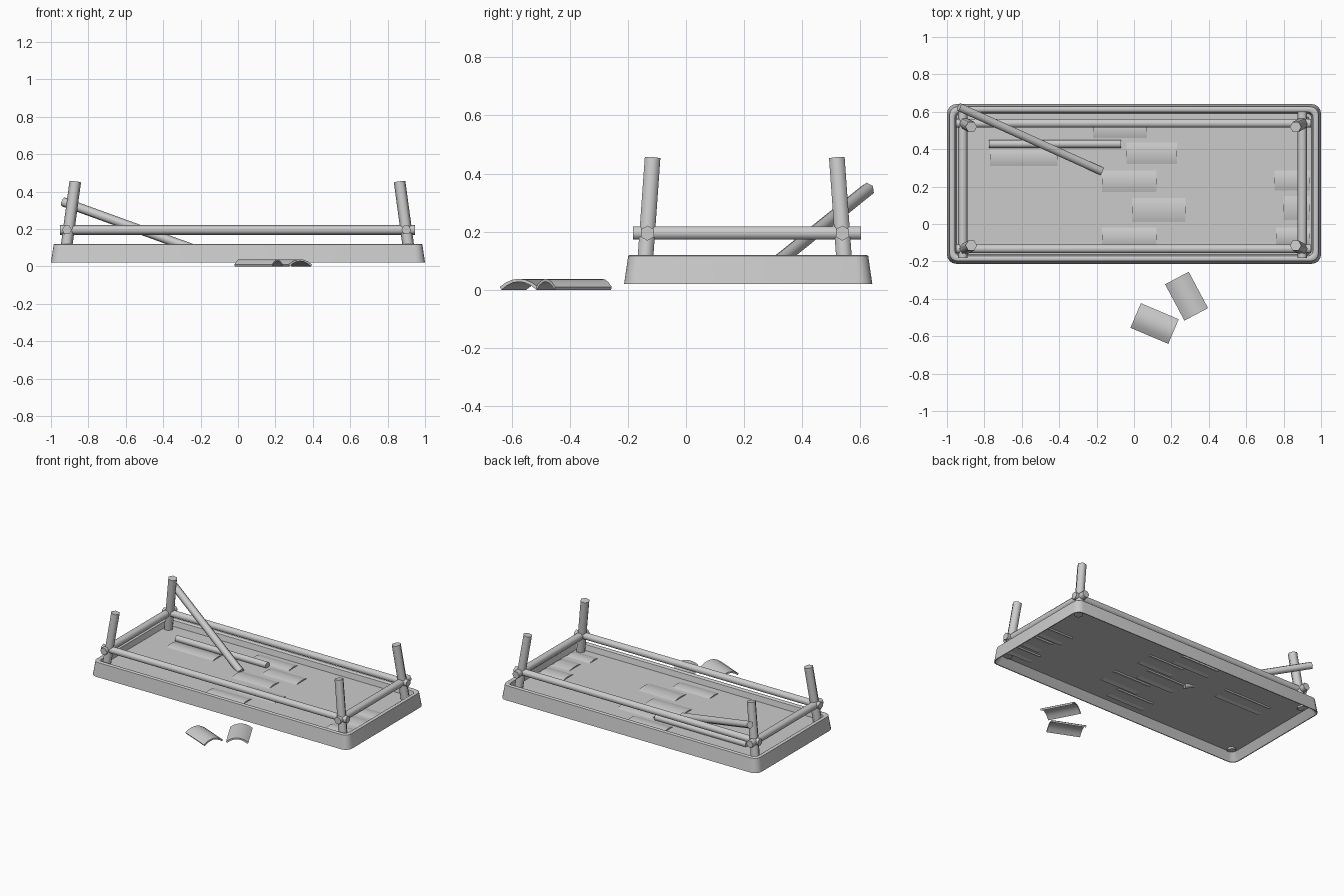
import bpy, bmesh, math
from mathutils import Vector, Matrix

if "Cube" in bpy.data.objects:
    bpy.data.objects.remove(bpy.data.objects["Cube"])

CY = 0.214  # middle of the tray in y


def finish(name, bm, angle=40):
    bmesh.ops.recalc_face_normals(bm, faces=bm.faces)
    mesh = bpy.data.meshes.new(name)
    bm.to_mesh(mesh)
    bm.free()
    ob = bpy.data.objects.new(name, mesh)
    bpy.context.collection.objects.link(ob)
    bpy.ops.object.select_all(action='DESELECT')
    ob.select_set(True)
    bpy.context.view_layer.objects.active = ob
    bpy.ops.object.shade_smooth_by_angle(angle=math.radians(angle))
    return ob


def rounded_rect(bm, inset, z, radius=0.05, steps=4):
    hx, hy, r = 1 - inset, 0.427 - inset, radius
    ring = []
    for k, (sx, sy) in enumerate([(1, 1), (-1, 1), (-1, -1), (1, -1)]):
        for i in range(steps + 1):
            a = math.pi / 2 * (k + i / steps)
            ring.append(bm.verts.new((sx * (hx - r) + r * math.cos(a),
                                      CY + sy * (hy - r) + r * math.sin(a), z)))
    return ring


def pole(name, a, b, r, corner=(0, 0, 1), sides=6):
    """Six-sided pole from a to b, with one corner turned towards 'corner'."""
    a, b = Vector(a), Vector(b)
    z = (b - a).normalized()
    c = Vector(corner)
    y = (c - z * c.dot(z)).normalized()
    x = y.cross(z)
    bm = bmesh.new()
    rings = []
    for p in (a, b):
        rings.append([bm.verts.new(p + r * (x * math.sin(t) + y * math.cos(t)))
                      for t in (2 * math.pi * i / sides for i in range(sides))])
    for i in range(sides):
        n = (i + 1) % sides
        bm.faces.new((rings[0][i], rings[0][n], rings[1][n], rings[1][i]))
    for ring in rings:
        bm.faces.new(ring)
    return finish(name, bm, 65)


def tile(name, cx, cy, z, length, width, rise, thick, angle=0, steps=6):
    """Arched plate: the crown runs along its length."""
    bm = bmesh.new()
    outline = []
    for i in range(steps + 1):
        u = i / steps * 2 - 1
        outline.append((u * width / 2, rise * (1 - u * u) + thick))
    for i in range(steps, -1, -1):
        u = i / steps * 2 - 1
        outline.append((u * (width / 2 - 0.006), rise * (1 - u * u)))
    ends = [[bm.verts.new((x, y, h)) for y, h in outline] for x in (-length / 2, length / 2)]
    m = len(outline)
    for i in range(m):
        n = (i + 1) % m
        bm.faces.new((ends[0][i], ends[0][n], ends[1][n], ends[1][i]))
    for ring in ends:
        bm.faces.new(ring)
    bm.transform(Matrix.Translation((cx, cy, z)) @ Matrix.Rotation(math.radians(angle), 4, 'Z'))
    return finish(name, bm)


# Tray: flared rim around a thin raised floor
bm = bmesh.new()
profile = [(0.040, 0.070), (0.006, 0.02), (0.0, 0.02), (0.014, 0.116),
           (0.019, 0.12), (0.034, 0.12), (0.042, 0.114), (0.050, 0.076)]
rings = [rounded_rect(bm, i, z, 0.05 - i * 0.5) for i, z in profile]
for lo, hi in zip(rings, rings[1:]):
    for j in range(len(lo)):
        n = (j + 1) % len(lo)
        bm.faces.new((lo[j], lo[n], hi[n], hi[j]))
bm.faces.new(rings[0])
bm.faces.new(rings[-1])
finish("tray", bm)

# Four leaning posts
for sx, side in ((-1, "left"), (1, "right")):
    for sy, end in ((-1, "front"), (1, "back")):
        pole(f"{end}_{side}_post",
             (sx * 0.92 - 0.003, CY - 0.012 + sy * 0.345, 0.062),
             (sx * 0.867 - 0.003, CY - 0.012 + sy * 0.317, 0.453), 0.031, (1, 0, 0))

# Rails tied around the posts
for y, side in ((-0.133, "front"), (0.538, "back")):
    pole(f"{side}_rail", (-0.952, y, 0.195), (0.945, y, 0.195), 0.026)
for x, side in ((-0.915, "left"), (0.9, "right")):
    pole(f"{side}_rail", (x, -0.182, 0.195), (x, 0.602, 0.195), 0.026, (1, 0, 0))

# Fallen poles
pole("leaning_pole", (-0.935, 0.625, 0.345), (-0.175, 0.283, 0.07), 0.025)
pole("lying_pole", (-0.775, 0.428, 0.092), (-0.07, 0.428, 0.092), 0.024)

# Arched tiles set in the floor: x range, y range
floor_tiles = [(-0.01, 0.275, 0.0, 0.15), (-0.17, 0.12, 0.16, 0.295),
               (-0.04, 0.23, 0.31, 0.445), (-0.22, 0.07, 0.45, 0.57),
               (-0.17, 0.12, -0.13, -0.01), (-0.77, -0.41, 0.30, 0.42),
               (0.75, 0.94, 0.17, 0.295), (0.80, 0.94, 0.01, 0.16),
               (0.76, 0.94, -0.12, -0.01)]
for i, (x0, x1, y0, y1) in enumerate(floor_tiles):
    tile(f"floor_tile_{i + 1}", (x0 + x1) / 2, (y0 + y1) / 2, 0.062,
         x1 - x0, y1 - y0, 0.012, 0.011)

# Loose arched tiles in front
tile("loose_tile_1", 0.11, -0.532, 0.0, 0.22, 0.143, 0.028, 0.01, -23)
tile("loose_tile_2", 0.281, -0.386, 0.0, 0.22, 0.143, 0.028, 0.01, -62)
